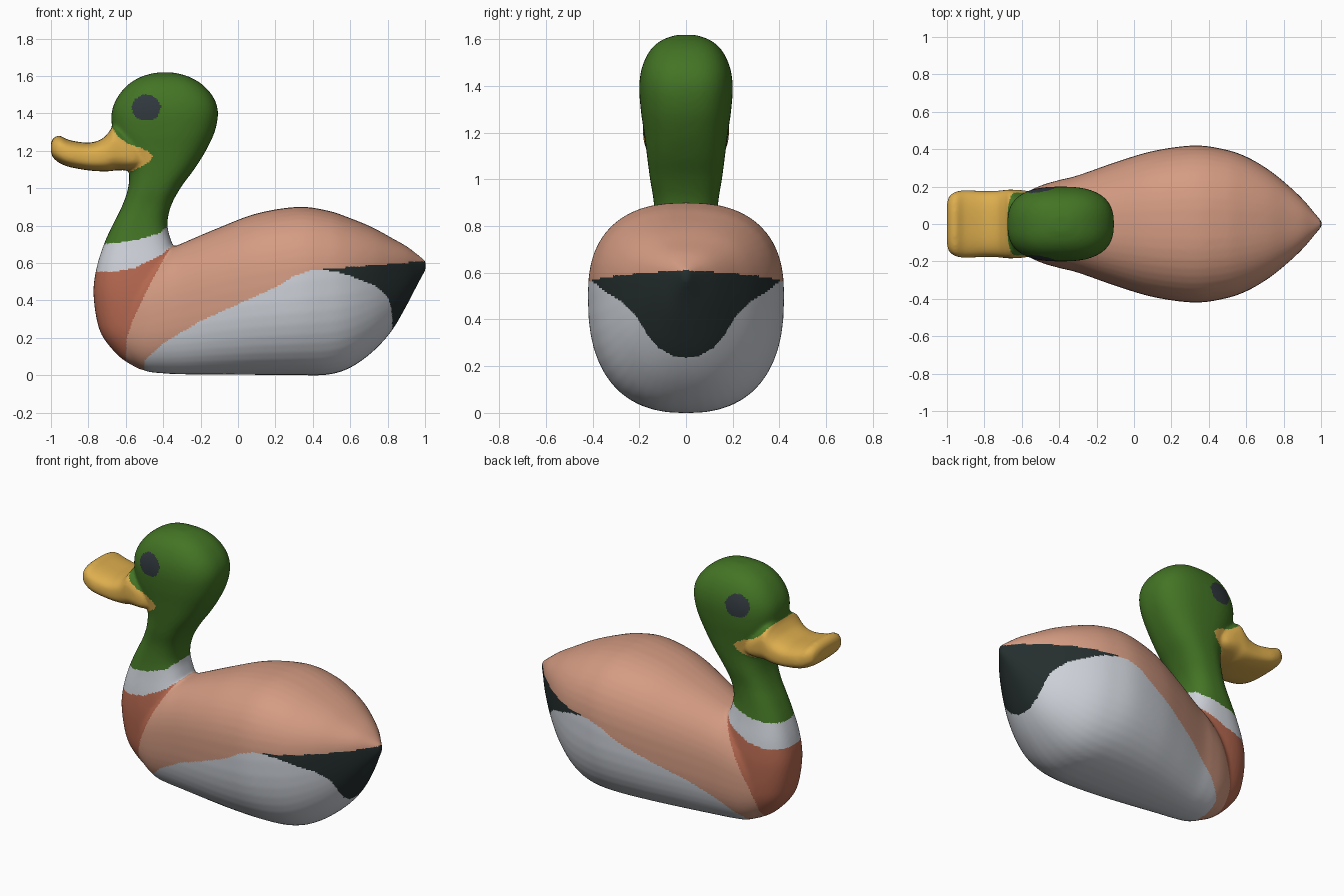
import bpy, bmesh, math
from mathutils import Vector

if "Cube" in bpy.data.objects:
    bpy.data.objects.remove(bpy.data.objects["Cube"])

SIDES, STEPS = 48, 6


def catmull(a, b, c, d, t):
    return 0.5 * (2 * b + (c - a) * t + (2 * a - 5 * b + 4 * c - d) * t * t
                  + (3 * b - a - 3 * c + d) * t ** 3)


def loft(bm, rows, power, upright=False):
    """Skin rows of (station, high, low, half width, widest level)."""
    rows = [Vector(r) for r in rows]
    rows = [rows[0]] + rows + [rows[-1]]
    path = [catmull(*rows[i:i + 4], k / STEPS)
            for i in range(len(rows) - 3) for k in range(STEPS)] + [rows[-1]]
    rings = []
    for s, hi, lo, w, mid in path:
        ring = []
        for k in range(SIDES):
            a = 2 * math.pi * k / SIDES
            c, n = math.cos(a), math.sin(a)
            y = w * math.copysign(abs(c) ** (2 / power), c)
            v = mid + (hi - mid if n > 0 else mid - lo) * math.copysign(abs(n) ** (2 / power), n)
            ring.append(bm.verts.new((v, y, s) if upright else (s, y, v)))
        rings.append(ring)
    faces = [bm.faces.new(rings[0]), bm.faces.new(rings[-1])]
    for p, q in zip(rings, rings[1:]):
        for k in range(SIDES):
            j = (k + 1) % SIDES
            faces.append(bm.faces.new((p[k], p[j], q[j], q[k])))
    bmesh.ops.recalc_face_normals(bm, faces=faces)


def curve(points, t):
    """Piecewise linear lookup."""
    if t <= points[0][0]:
        return points[0][1]
    for (a, u), (b, v) in zip(points, points[1:]):
        if t <= b:
            return u + (v - u) * (t - a) / (b - a)
    return points[-1][1]


bm = bmesh.new()

# Body, breast end to tail tip
loft(bm, [(-.66, .36, .18, .10, .27), (-.60, .46, .09, .155, .29), (-.50, .58, .025, .205, .32),
          (-.40, .66, .01, .235, .35), (-.30, .705, .005, .26, .38), (-.10, .79, .003, .33, .43),
          (.10, .865, .002, .39, .47), (.32, .90, 0, .42, .50), (.48, .88, .003, .40, .52),
          (.60, .84, .04, .36, .53), (.72, .79, .125, .29, .55), (.82, .735, .235, .21, .57),
          (.90, .69, .37, .135, .58), (.96, .645, .485, .065, .59), (1.005, .61, .565, .012, .59)], 2.45)

# Breast, neck and head, as level sections: (z, back, front, half width, middle)
column = [(.03, -.36, -.52, .06), (.05, -.30, -.56, .08), (.10, -.25, -.635, .125), (.20, -.22, -.72, .16),
          (.30, -.22, -.756, .172), (.45, -.25, -.773, .175), (.58, -.30, -.755, .165),
          (.70, -.35, -.717, .148), (.80, -.377, -.672, .138), (.90, -.36, -.622, .138),
          (1.0, -.308, -.588, .154), (1.1, -.235, -.585, .167), (1.2, -.172, -.63, .18),
          (1.3, -.125, -.668, .194), (1.4, -.107, -.676, .2), (1.48, -.128, -.648, .188),
          (1.55, -.186, -.592, .155), (1.595, -.26, -.52, .105), (1.618, -.34, -.44, .04)]
loft(bm, [(z, b, f, w, (b + f) / 2) for z, b, f, w in column], 2.6, upright=True)

# Bill, tip to cheeks
bill = [(-1.0, 1.24, 1.195, .105), (-.99, 1.265, 1.165, .145), (-.955, 1.281, 1.135, .172),
        (-.90, 1.257, 1.113, .181), (-.80, 1.243, 1.095, .176), (-.73, 1.262, 1.09, .178),
        (-.69, 1.30, 1.09, .182), (-.655, 1.335, 1.095, .184), (-.56, 1.26, 1.10, .175),
        (-.49, 1.20, 1.13, .14)]
loft(bm, [(x, t, b, w, (t + b) / 2 - .01) for x, t, b, w in bill], 2.9)

raw = bpy.data.meshes.new("carving")
bm.to_mesh(raw)
bm.free()
duck = bpy.data.objects.new("duck_decoy", raw)
bpy.context.collection.objects.link(duck)

# Fuse the lofts into one blended skin
fuse = duck.modifiers.new("fuse", 'REMESH')
fuse.mode = 'VOXEL'
fuse.voxel_size = 0.009
soften = duck.modifiers.new("soften", 'SMOOTH')
soften.factor = 0.5
soften.iterations = 14
skin = bpy.data.meshes.new_from_object(duck.evaluated_get(bpy.context.evaluated_depsgraph_get()))
duck.modifiers.clear()
duck.data = skin
bpy.data.meshes.remove(raw)

# Paint colours
PAINT = {"back_peach": (.66, .33, .225), "head_green": (.056, .175, .018),
         "belly_white": (.62, .65, .70), "breast_brown": (.47, .14, .08),
         "rump_black": (.018, .027, .027), "bill_yellow": (.72, .42, .075),
         "eye_charcoal": (.03, .04, .048)}
skin.materials.clear()
for name, rgb in PAINT.items():
    mat = bpy.data.materials.new(name)
    mat.diffuse_color = (*rgb, 1)
    mat.use_nodes = True
    mat.node_tree.nodes["Principled BSDF"].inputs["Base Color"].default_value = mat.diffuse_color
    skin.materials.append(mat)
PEACH, GREEN, WHITE, BROWN, BLACK, YELLOW, EYE = range(7)

# Paint borders
COLLAR_TOP = [(-.72, .70), (-.55, .72), (-.42, .76), (-.36, .81), (-.30, .93), (0, .95)]
COLLAR_LOW = [(-.76, .55), (-.65, .555), (-.55, .575), (-.4, .65), (-.33, .715), (-.28, .93), (0, .95)]
BREAST = [(.1, -.6), (.2, -.595), (.3, -.56), (.45, -.49), (.69, -.36)]
CHEEK = [(1.07, -.62), (1.085, -.58), (1.11, -.53), (1.14, -.475), (1.17, -.457), (1.195, -.475),
         (1.215, -.52), (1.24, -.595), (1.28, -.645), (1.34, -.685)]
FLANK = [(-.5, .08), (-.4, .17), (-.2, .29), (0, .38), (.2, .47), (.3, .53), (.38, .558), (.43, .565), (1, .61)]
RUMP = [(0, .235), (.06, .245), (.12, .28), (.17, .34), (.21, .41), (.28, .48), (.34, .515), (.39, .555), (.42, .57)]


def paint(p):
    x, y, z = p.x, abs(p.y), p.z
    if z > curve(COLLAR_TOP, x):
        if 1.07 < z < 1.34 and x < curve(CHEEK, z):
            return YELLOW
        if y > .08 and ((x + .49) / .077) ** 2 + ((z - 1.43) / .071) ** 2 < 1:
            return EYE
        return GREEN
    if z > curve(COLLAR_LOW, x):
        return WHITE
    if x < curve(BREAST, z):
        return BROWN
    if x > -.5 and z < curve(FLANK, x):
        return BLACK if x > .4 and z > curve(RUMP, y) else WHITE
    return PEACH


for face in skin.polygons:
    face.material_index = paint(face.center)
    face.use_smooth = True
